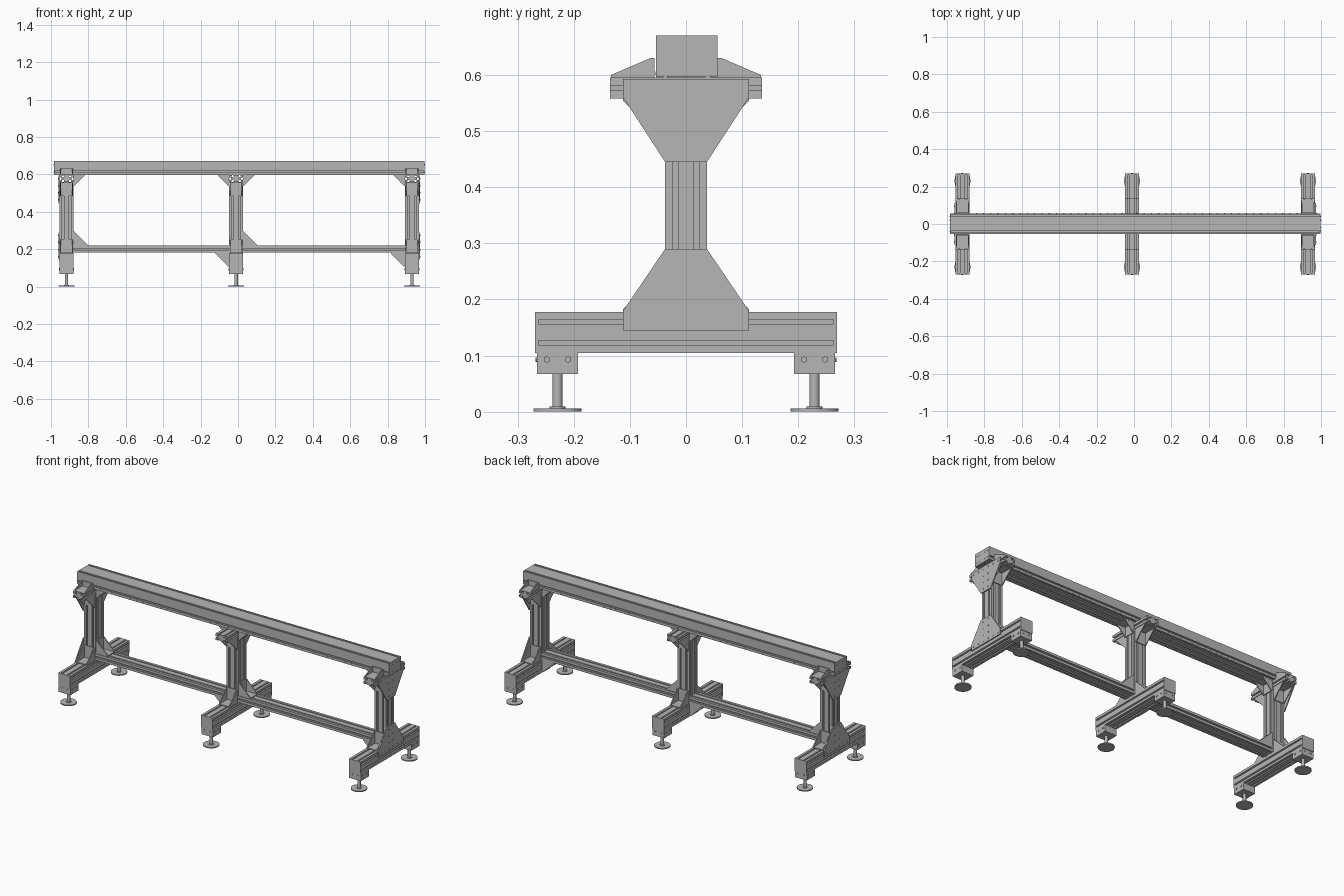
import bpy, bmesh
from mathutils import Vector as V

if "Cube" in bpy.data.objects:
    bpy.data.objects.remove(bpy.data.objects["Cube"], do_unlink=True)

grey = bpy.data.materials.new("aluminium grey")
grey.use_nodes = True
colour = (0.47, 0.47, 0.47, 1)
grey.diffuse_color = colour
grey.node_tree.nodes["Principled BSDF"].inputs["Base Color"].default_value = colour

X, Y, Z = V((1, 0, 0)), V((0, 1, 0)), V((0, 0, 1))
W = 0.0746          # full extrusion width
H = W / 2
PLATE = 0.006


def finish(name, bm, smooth=False):
    bmesh.ops.recalc_face_normals(bm, faces=bm.faces[:])
    mesh = bpy.data.meshes.new(name)
    bm.to_mesh(mesh)
    bm.free()
    mesh.materials.append(grey)
    ob = bpy.data.objects.new(name, mesh)
    bpy.context.collection.objects.link(ob)
    if smooth:
        bpy.ops.object.select_all(action='DESELECT')
        ob.select_set(True)
        bpy.context.view_layer.objects.active = ob
        bpy.ops.object.shade_smooth_by_angle()


def prism(bm, pts, vec):
    """Extrude a flat polygon along a vector."""
    a = [bm.verts.new(p) for p in pts]
    b = [bm.verts.new(V(p) + vec) for p in pts]
    bm.faces.new(a)
    bm.faces.new(b)
    for i in range(len(a)):
        j = (i + 1) % len(a)
        bm.faces.new((a[i], a[j], b[j], b[i]))


def box(bm, lo, hi):
    x, y, z = lo
    X1, Y1, Z1 = hi
    prism(bm, [(x, y, z), (X1, y, z), (X1, Y1, z), (x, Y1, z)], V((0, 0, Z1 - z)))


def rod(bm, centre, axis, radius, length, sides=16):
    mat = axis.to_track_quat('Z', 'Y').to_matrix().to_4x4()
    mat.translation = V(centre) + axis * length / 2
    bmesh.ops.create_cone(bm, cap_ends=True, segments=sides, radius1=radius,
                          radius2=radius, depth=length, matrix=mat)


def slotted(bm, start, u, v, vec, w, h, slots):
    """Extrusion with T-slots; slots = offsets on bottom, right, top, left."""
    pts = []
    dirs = [(u, v, w, h), (v, -u, h, w), (-u, -v, w, h), (-v, u, h, w)]
    for (along, inward, length, depth), offsets in zip(dirs, slots):
        side = V(start) - inward * depth / 2
        pts.append(side - along * length / 2)
        for o in offsets:
            for t, d in ((-.0042, 0), (-.0042, .003), (-.008, .004), (-.005, .010),
                         (.005, .010), (.008, .004), (.0042, .003), (.0042, 0)):
                pts.append(side + along * (o + t) + inward * d)
    prism(bm, pts, vec)


def bracket(bm, corner, u, v, leg, width=0.068):
    """Corner bracket: two flanges and two triangular cheeks."""
    c, w, t = V(corner), u.cross(v), 0.005
    for flange, other in ((u, v), (v, u)):
        s = c - w * width / 2
        prism(bm, [s, s + flange * leg, s + flange * leg + other * t, s + other * t], w * width)
    for off in (-width / 2, width / 2 - t):
        s = c + w * off
        prism(bm, [s, s + u * leg, s + u * leg + v * t, s + v * leg + u * t, s + v * leg], w * t)


pair, one = (-H / 2, H / 2), (0,)

# Legs: base, feet, column, top rail
legs = {"left": .93, "middle": -.01, "right": -.917}
for name, x in legs.items():
    bm = bmesh.new()
    slotted(bm, (x, -.263, .1415), X, Z, Y * .53, W, .073, (pair,) * 4)
    for y in (-.266, .266):
        box(bm, (x - H, y - .003, .105), (x + H, y + .003, .178))
    finish(name + "_base_beam", bm)

    bm = bmesh.new()
    slotted(bm, (x, 0, .178), X, Y, Z * .381, W, W, (pair,) * 4)
    finish(name + "_column", bm)

    bm = bmesh.new()
    slotted(bm, (x, -.135, .577), X, Z, Y * .27, W, .037, (pair, one, pair, one))
    finish(name + "_top_rail", bm)

    bm = bmesh.new()
    for s in (-1, 1):
        bracket(bm, (x, s * H, .178), Y * s, Z, W)
        bracket(bm, (x, s * H, .559), Y * s, -Z, W)
        if name != "middle":
            # Clamps holding the main beam on the end rails
            c = V((x, s * .056, .596))
            for off in (-.034, .029):
                q = c + X * off
                prism(bm, [q, q + Y * s * .078, q + Y * s * .078 + Z * .004,
                           q + Y * s * .008 + Z * .034, q + Z * .034], X * .005)
            box(bm, (x - .034, min(c.y, c.y + s * .078), .595),
                (x + .034, max(c.y, c.y + s * .078), .600))
            box(bm, (x - .034, min(c.y, c.y + s * .006), .595),
                (x + .034, max(c.y, c.y + s * .006), .630))
    finish(name + "_corner_brackets", bm)

    for end, s in (("front", -1), ("back", 1)):
        y = s * .229
        bm = bmesh.new()
        box(bm, (x - H, y - .0365, .067), (x + H, y + .0365, .105))
        for off in (-.019, .019):
            for d in (X, -X):
                rod(bm, V((x, y + off, .093)) + d * H, d, .006, .003, 6)
            rod(bm, (x + off, y + s * .0365, .093), Y * s, .004, .003, 8)
        finish(f"{name}_{end}_foot_block", bm)
        bm = bmesh.new()
        rod(bm, (x, y, .004), Z, .009, .064, 20)
        rod(bm, (x, y, 0), Z, .043, .006, 32)
        rod(bm, (x, y, .006), Z, .014, .003, 20)
        finish(f"{name}_{end}_levelling_foot", bm, True)

# Bolted gusset plates on the outer faces of the end legs
lower = [(H, .29), (.112, .18), (.112, .145)]
upper = [(H, .445), (.112, .56), (.112, .593)]
for name, s in (("left", 1), ("right", -1)):
    face = legs[name] + s * H
    for level, half, row, step in (("lower", lower, .16, .038), ("upper", upper, .577, -.038)):
        bm = bmesh.new()
        outline = half + [(-y, z) for y, z in reversed(half)]
        prism(bm, [(face, y, z) for y, z in outline], X * s * PLATE)
        spots = [(i * .038 - .095, row) for i in range(6)]
        spots += [(y, row + step * k) for k in (1, 2, 3) for y in (-.019, .019)]
        for y, z in spots:
            rod(bm, (face + s * PLATE, y, z), X * s, .004, .002, 10)
        finish(f"{name}_{level}_gusset_plate", bm)

# Crossbars with their brackets
for name, a, b in (("right", "right", "middle"), ("left", "middle", "left")):
    x0, x1 = legs[a] + H, legs[b] - H
    bm = bmesh.new()
    slotted(bm, (x0, 0, .2), Y, Z, X * (x1 - x0), W, .037, (pair, one, pair, one))
    finish(name + "_crossbar", bm)
    bm = bmesh.new()
    bracket(bm, (x0, 0, .2185), X, Z, W)
    bracket(bm, (x1, 0, .1815), -X, -Z, W)
    bracket(bm, (x0, 0, .598), X, -Z, .06)
    bracket(bm, (x1, 0, .598), -X, -Z, .06)
    finish(name + "_crossbar_brackets", bm)

# Main beam with end plates and rows of side screws
bm = bmesh.new()
slotted(bm, (-.98, .0015, .633), Y, Z, X * 1.972, .11, .074,
        ((-H, 0, H), (-.018,), (-.043, .043), (.018,)))
finish("main_beam", bm)
for name, x, s in (("left", .991, 1), ("right", -.979, -1)):
    bm = bmesh.new()
    box(bm, (min(x, x + s * PLATE), -.0535, .597), (max(x, x + s * PLATE), .0565, .67))
    for y in (-.038, -.018, .02, .04):
        for z in (.613, .651):
            rod(bm, (x + s * PLATE, y, z), X * s, .003, .002, 10)
    finish(name + "_beam_end_plate", bm)
bm = bmesh.new()
for i in range(50):
    for y, d in ((-.0535, -Y), (.0565, Y)):
        rod(bm, (-.96 + i * .039, y, .603), d, .003, .001, 8)
finish("beam_side_screws", bm)
